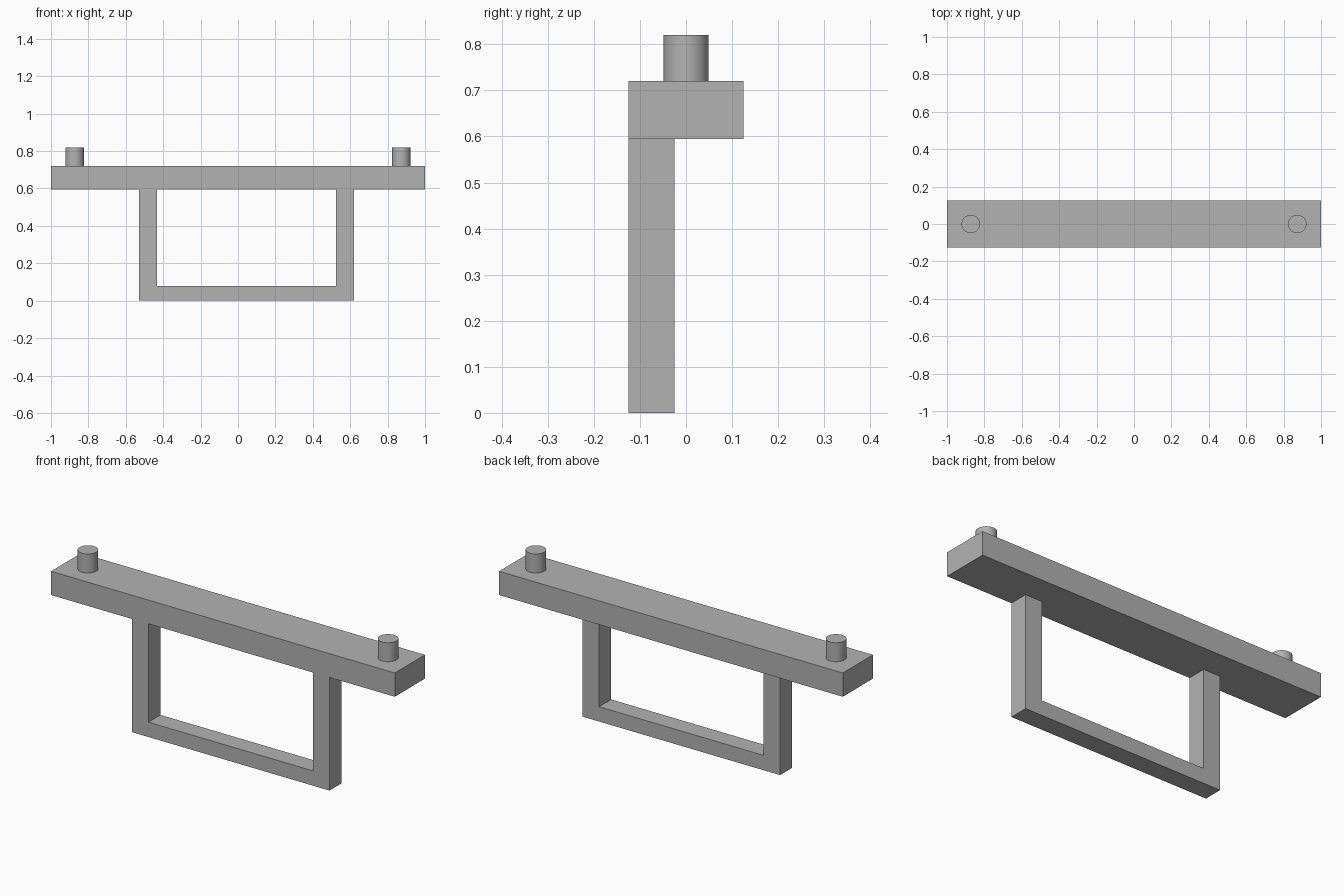
import bpy
import math

default = bpy.data.objects.get("Cube")
if default:
    bpy.data.objects.remove(default, do_unlink=True)

GREY = (0.448, 0.448, 0.448, 1.0)
grey = bpy.data.materials.new("plain_grey")
grey.use_nodes = True
grey.diffuse_color = GREY
shader = next(n for n in grey.node_tree.nodes if n.type == "BSDF_PRINCIPLED")
shader.inputs["Base Color"].default_value = GREY


def finish(obj, name):
    obj.name = obj.data.name = name
    obj.data.materials.append(grey)
    return obj


def peg(name, x, radius, bottom, top):
    """Upright round pin."""
    bpy.ops.mesh.primitive_cylinder_add(
        vertices=48, radius=radius, depth=top - bottom,
        location=(x, 0, (bottom + top) / 2))
    obj = finish(bpy.context.object, name)
    bpy.ops.object.shade_smooth_by_angle(angle=math.radians(30))


def extrude_outline(name, outline, y0, y1):
    """Extrude an x-z outline from y0 to y1."""
    n = len(outline)
    verts = [(x, y, z) for y in (y0, y1) for x, z in outline]
    faces = [tuple(range(n)), tuple(reversed(range(n, 2 * n)))]
    faces += [(i, i + n, (i + 1) % n + n, (i + 1) % n) for i in range(n)]
    mesh = bpy.data.meshes.new(name)
    mesh.from_pydata(verts, [], faces)
    obj = bpy.data.objects.new(name, mesh)
    bpy.context.collection.objects.link(obj)
    return finish(obj, name)


BAR_BOTTOM, BAR_TOP, HALF_DEPTH = 0.595, 0.72, 0.125

# Long crossbar
extrude_outline("crossbar",
                [(-1, BAR_BOTTOM), (1, BAR_BOTTOM), (1, BAR_TOP), (-1, BAR_TOP)],
                -HALF_DEPTH, HALF_DEPTH)

# U-shaped handle, flush with the front and set slightly off centre
left, right, wall, base = 0.62, -0.53, 0.097, 0.078
extrude_outline("handle",
                [(right, 0), (left, 0), (left, BAR_BOTTOM),
                 (left - wall, BAR_BOTTOM), (left - wall, base),
                 (right + wall, base), (right + wall, BAR_BOTTOM),
                 (right, BAR_BOTTOM)],
                -HALF_DEPTH, -0.025)

# Pegs near both ends
for name, side in (("left_peg", 1), ("right_peg", -1)):
    peg(name, side * 0.873, 0.049, BAR_TOP, 0.82)
